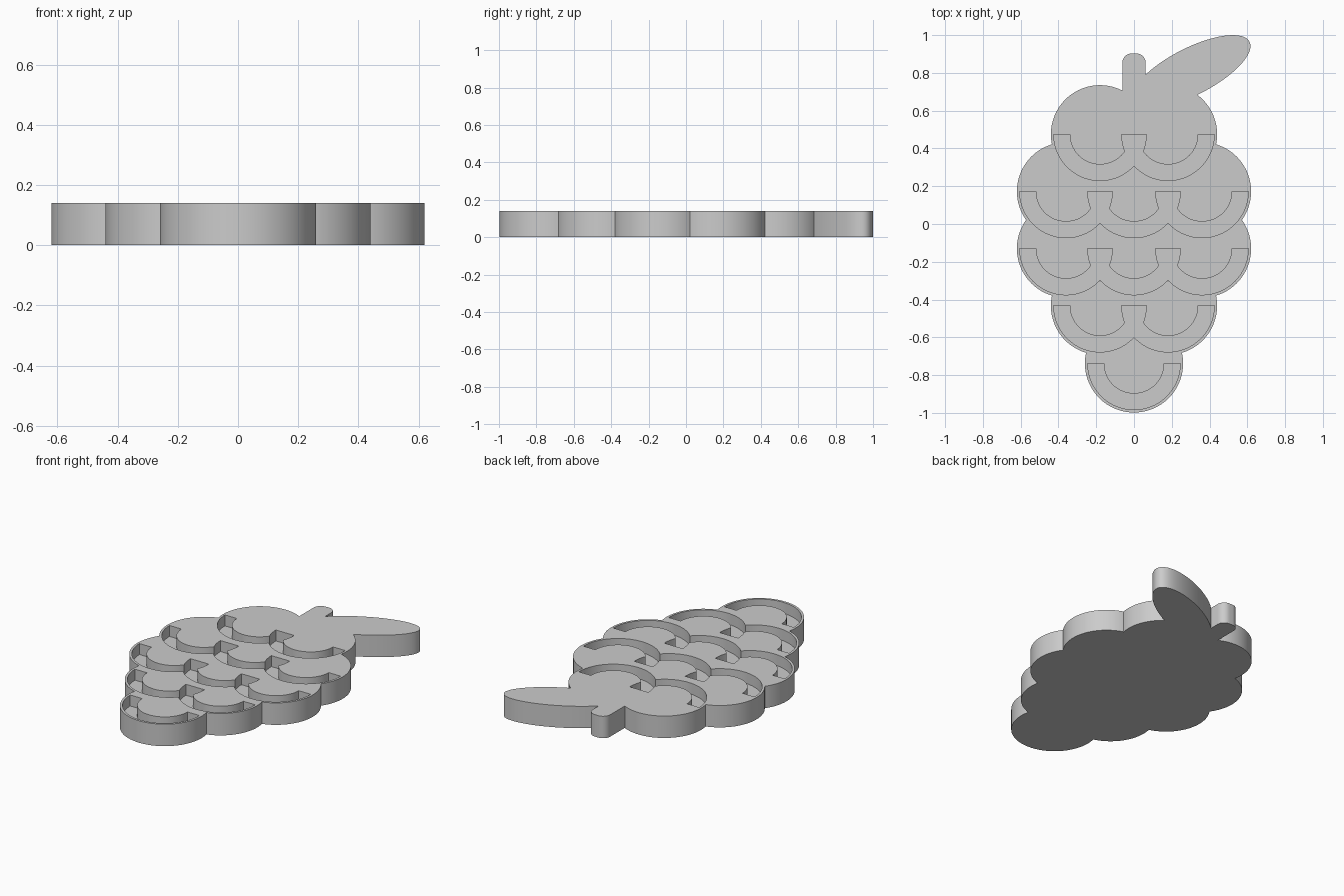
import bpy
import math
from math import cos, sin, pi

HEIGHT = 0.14       # plate thickness
FLOOR = 0.07        # level of the groove floors
GRAPE_R = 0.26
GROOVE_OUT, GROOVE_IN = 0.245, 0.16
ROWS = [(0.475, (-0.18, 0.18)), (0.1725, (-0.36, 0, 0.36)),
        (-0.13, (-0.36, 0, 0.36)), (-0.4325, (-0.18, 0.18)), (-0.738, (0,))]

cube = bpy.data.objects.get("Cube")
if cube:
    bpy.data.objects.remove(cube, do_unlink=True)

grey = bpy.data.materials.new("plain grey")
grey.use_nodes = True
COLOUR = (0.6, 0.6, 0.6, 1)
grey.diffuse_color = COLOUR
grey.node_tree.nodes["Principled BSDF"].inputs["Base Color"].default_value = COLOUR


def arc(cx, cy, rx, ry, start, end, steps):
    """Points along an elliptical arc, both ends included."""
    angles = [start + (end - start) * i / steps for i in range(steps + 1)]
    return [(cx + rx * cos(a), cy + ry * sin(a)) for a in angles]


def prism(name, outline, z0, z1):
    """Extrude a counter-clockwise outline from z0 to z1."""
    n = len(outline)
    verts = [(x, y, z) for z in (z0, z1) for x, y in outline]
    faces = [list(range(n))[::-1], list(range(n, 2 * n))]
    faces += [(i, (i + 1) % n, n + (i + 1) % n, n + i) for i in range(n)]
    mesh = bpy.data.meshes.new(name)
    mesh.from_pydata(verts, [], faces)
    mesh.materials.append(grey)
    obj = bpy.data.objects.new(name, mesh)
    bpy.context.collection.objects.link(obj)
    return obj


def combine(target, tool, operation):
    """Apply a boolean to the target and discard the tool."""
    bpy.context.view_layer.objects.active = target
    mod = target.modifiers.new(operation, "BOOLEAN")
    mod.operation, mod.solver, mod.object = operation, "EXACT", tool
    bpy.ops.object.modifier_apply(modifier=mod.name)
    bpy.data.objects.remove(tool, do_unlink=True)


grapes = [(x, y) for y, xs in ROWS for x in xs]

# Grape discs fused into one plate
plate = None
for x, y in grapes:
    disc = prism("grape_bunch", arc(x, y, GRAPE_R, GRAPE_R, 0, 2 * pi, 96)[:-1], 0, HEIGHT)
    if plate:
        combine(plate, disc, "UNION")
    else:
        plate = disc

# Stem with rounded top corners
stem = [(-0.062, 0.5), (0.062, 0.5)]
stem += arc(0.012, 0.853, 0.05, 0.05, 0, pi / 2, 12)
stem += arc(-0.012, 0.853, 0.05, 0.05, pi / 2, pi, 12)
combine(plate, prism("stem", stem, 0, HEIGHT), "UNION")

# Leaf: a tilted ellipse
tilt = math.radians(27.2)
leaf = [(0.302 + u * cos(tilt) - v * sin(tilt), 0.806 + u * sin(tilt) + v * cos(tilt))
        for u, v in arc(0, 0, 0.348, 0.1245, 0, 2 * pi, 96)[:-1]]
combine(plate, prism("leaf", leaf, 0, HEIGHT), "UNION")

# Crescent grooves along the lower half of each grape
for x, y in grapes:
    crescent = arc(x, y, GROOVE_OUT, GROOVE_OUT, pi, 2 * pi, 48)
    crescent += arc(x, y, GROOVE_IN, GROOVE_IN, 2 * pi, pi, 48)
    combine(plate, prism("groove_cutter", crescent, FLOOR, HEIGHT + 0.1), "DIFFERENCE")

# Smooth walls with crisp rims
bpy.ops.object.select_all(action="DESELECT")
plate.select_set(True)
bpy.context.view_layer.objects.active = plate
bpy.ops.object.shade_smooth_by_angle(angle=math.radians(25))
